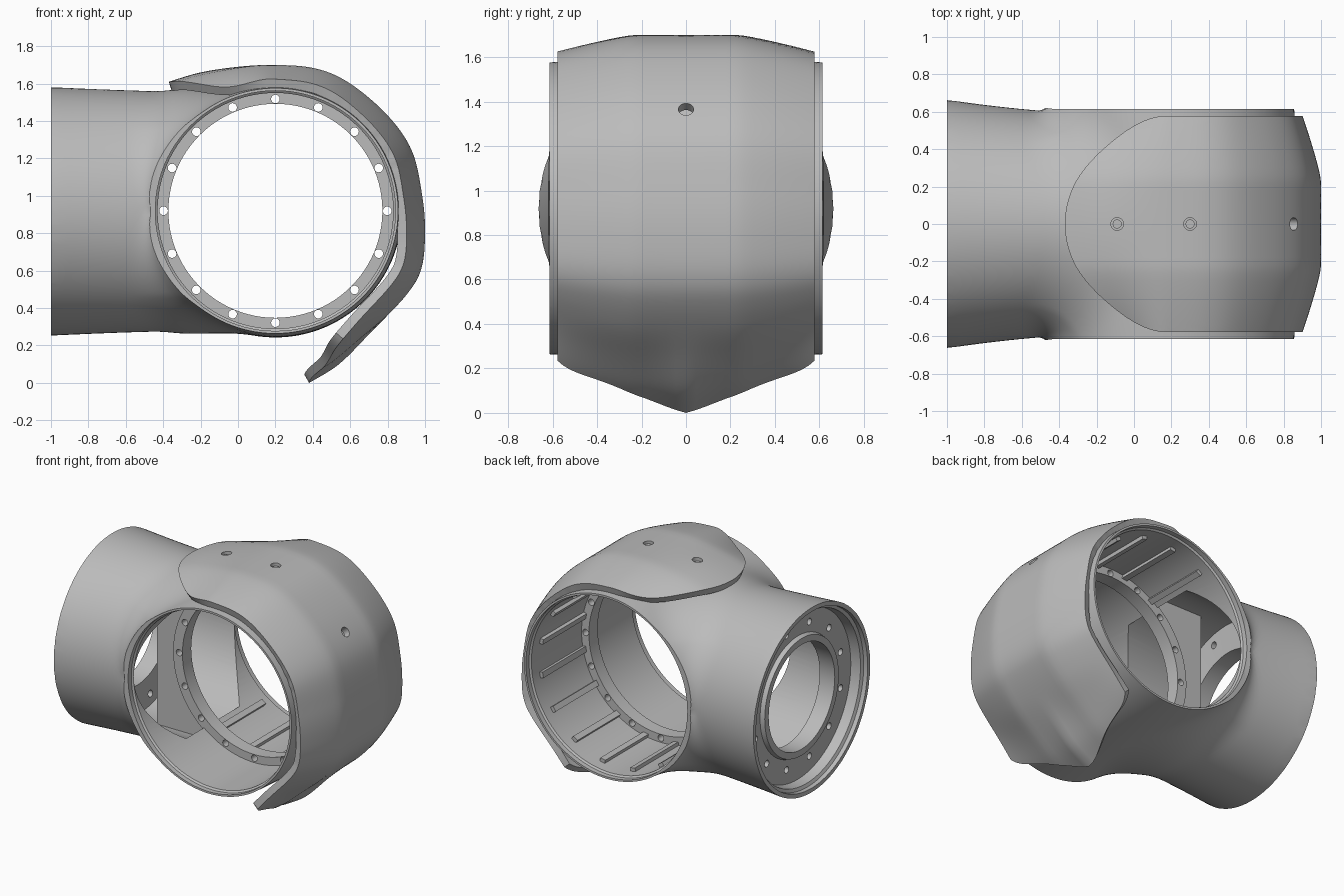
import bpy, bmesh, math
from mathutils import Vector, Matrix

cube = bpy.data.objects.get("Cube")
if cube:
    bpy.data.objects.remove(cube)

grey = bpy.data.materials.new("housing grey")
grey.use_nodes = True
grey.diffuse_color = (0.5, 0.5, 0.5, 1)
grey.node_tree.nodes["Principled BSDF"].inputs["Base Color"].default_value = (0.5, 0.5, 0.5, 1)

DRUM = Vector((0.2, 0, 0.92))      # centre of the cross drum
TUBE_Z = 0.917                     # height of the tube axis


def make(name, bm, fix=True):
    if fix:
        bmesh.ops.remove_doubles(bm, verts=bm.verts, dist=1e-5)
        bmesh.ops.recalc_face_normals(bm, faces=bm.faces)
    mesh = bpy.data.meshes.new(name)
    bm.to_mesh(mesh)
    bm.free()
    mesh.materials.append(grey)
    ob = bpy.data.objects.new(name, mesh)
    bpy.context.collection.objects.link(ob)
    return ob


def activate(ob):
    bpy.ops.object.select_all(action='DESELECT')
    ob.select_set(True)
    bpy.context.view_layer.objects.active = ob


def shade(ob):
    activate(ob)
    bpy.ops.object.shade_smooth_by_angle(angle=math.radians(32))


def boolean(ob, cutter, operation='DIFFERENCE'):
    activate(ob)
    mod = ob.modifiers.new("cut", 'BOOLEAN')
    mod.operation, mod.object, mod.solver = operation, cutter, 'EXACT'
    bpy.ops.object.modifier_apply(modifier=mod.name)
    bpy.data.objects.remove(cutter)


def lathe(name, profile, place, steps=96):
    """Revolve a closed (along, radius) outline; place maps it to the model."""
    bm = bmesh.new()
    rings = []
    for i in range(steps):
        a = math.tau * i / steps
        rings.append([bm.verts.new(place(d, r * math.cos(a), r * math.sin(a))) for d, r in profile])
    n = len(profile)
    for i in range(steps):
        p, q = rings[i], rings[(i + 1) % steps]
        for j in range(n):
            k = (j + 1) % n
            if profile[j][1] or profile[k][1]:
                bm.faces.new((p[j], p[k], q[k], q[j]))
    return make(name, bm)


def across(d, a, b):
    return DRUM + Vector((a, d, b))


def along(d, a, b):
    return Vector((d, a, TUBE_Z + b))


def cylinders(name, items, segments=20):
    """Cylinders from (centre, axis, radius, length)."""
    bm = bmesh.new()
    for centre, axis, r, length in items:
        turn = Vector(axis).to_track_quat('Z', 'Y').to_matrix().to_4x4()
        bmesh.ops.create_cone(bm, cap_ends=True, segments=segments, radius1=r, radius2=r,
                              depth=length, matrix=Matrix.Translation(centre) @ turn)
    return make(name, bm)


def extrude_outline(name, outline, offset):
    bm = bmesh.new()
    face = bm.faces.new([bm.verts.new(p) for p in outline])
    out = bmesh.ops.extrude_face_region(bm, geom=[face])
    bmesh.ops.translate(bm, verts=[g for g in out['geom'] if isinstance(g, bmesh.types.BMVert)], vec=offset)
    return make(name, bm)


# Housing: drum and tube blended into one smooth body
def body_distance(p):
    drum = max(math.hypot(p.x - DRUM.x, p.z - DRUM.z) - 0.677 + 0.055 * p.y ** 2, abs(p.y) - 0.75)
    flare = min(max((-0.4 - p.x) / 0.6, 0), 1) ** 1.3
    fade = max(p.x + 0.35, 0)
    height = p.z - TUBE_Z
    tube = math.hypot(p.y * (1.07 - 0.07 * flare), height) - 0.642 - 0.022 * flare + 1.2 * fade ** 2
    tube = max(tube, -1.15 - p.x, p.x - 0.5)
    k = 0.05 + 0.2 * min(1, abs(height) / 0.45)
    h = max(k - abs(drum - tube), 0) / k
    return min(drum, tube) - h * h * k / 4


bm = bmesh.new()
bmesh.ops.create_icosphere(bm, subdivisions=6, radius=1)
heart = Vector((-0.1, 0, 0.92))
for v in bm.verts:
    ray = v.co.normalized()
    lo, hi = 0.3, 2.0
    for _ in range(18):
        mid = (lo + hi) / 2
        if body_distance(heart + ray * mid) < 0:
            lo = mid
        else:
            hi = mid
    v.co = heart + ray * lo
housing = make("housing", bm)

# Trim the drum sides flat and the tube end square
side = [(-1, 0.71), (-0.5, 0.624), (-0.43, 0.615), (1.2, 0.615)]
plan = [(x, -y, -0.2) for x, y in side] + [(x, y, -0.2) for x, y in reversed(side)]
boolean(housing, extrude_outline("trim", plan, (0, 0, 2.2)), 'INTERSECT')

# Hollow out the drum, then the tube with its recessed floor
bore = [(-0.8, 0), (-0.8, 0.642), (-0.58, 0.642), (-0.57, 0.63),
        (0.57, 0.63), (0.58, 0.642), (0.8, 0.642), (0.8, 0)]
boolean(housing, lathe("drum_bore", bore, across))
bore = [(-1.1, 0), (-1.1, 0.64), (-0.97, 0.632), (-0.96, 0.61), (-0.89, 0.6), (-0.89, 0.43),
        (-0.92, 0.42), (-0.92, 0.375), (-0.8, 0.375), (-0.78, 0.57), (-0.2, 0.57), (-0.2, 0)]
boolean(housing, lathe("tube_bore", bore, along))
bolts = []
for i in range(12):
    a = math.tau * (i + 0.5) / 12
    bolts.append((along(-0.85, 0.5 * math.cos(a), 0.5 * math.sin(a)), (1, 0, 0), 0.024, 0.2))
boolean(housing, cylinders("floor_holes", bolts))
shade(housing)

# Bolt flange inside the drum
flange = lathe("bolt_flange", [(-0.1, 0.572), (-0.1, 0.645), (0, 0.645), (0, 0.572)], across)
bolts = []
for i in range(16):
    a = math.tau * i / 16
    bolts.append((across(-0.05, 0.598 * math.cos(a), 0.598 * math.sin(a)), (0, 1, 0), 0.023, 0.3))
boolean(flange, cylinders("flange_holes", bolts))
shade(flange)

# Bulkhead carrying the flange back into the tube
plate = [(-0.58, -0.09, 0.32), (-0.1, -0.09, 0.32), (-0.1, -0.09, 1.51), (-0.58, -0.09, 1.51)]
bulkhead = extrude_outline("bulkhead", plate, (0, 0.08, 0))
boolean(bulkhead, cylinders("bulkhead_hole", [(DRUM, (0, 1, 0), 0.63, 0.6)], 96))
shade(bulkhead)

# Lengthwise ribs in the rear half of the drum
bm = bmesh.new()
for i in range(16):
    a = math.tau * (i + 0.5) / 16
    if math.cos(a) > -0.6:
        spot = across(0.24, 0.625 * math.cos(a), 0.625 * math.sin(a))
        turn = Matrix.Rotation(-a, 4, 'Y')
        bmesh.ops.create_cube(bm, matrix=Matrix.Translation(spot) @ turn @ Matrix.Diagonal((0.04, 0.5, 0.04, 1)))
make("drum_ribs", bm)

# Shield wrapped round the drum, with a tongue at each end
knots = [Vector((x, 0, z)) for x, z in (
    (-0.37, 1.61), (-0.2, 1.66), (0, 1.69), (0.2, 1.7), (0.42, 1.68), (0.6, 1.6), (0.8, 1.43), (0.93, 1.24),
    (0.985, 1.0), (1.0, 0.8), (0.98, 0.61), (0.9, 0.47), (0.71, 0.27), (0.54, 0.1), (0.38, 0.0))]
path = []
for i in range(len(knots) - 1):
    p0, p1, p2, p3 = (knots[max(0, min(len(knots) - 1, i + d))] for d in (-1, 0, 1, 2))
    for step in range(8):
        t = step / 8
        path.append(0.5 * (2 * p1 + (p2 - p0) * t + (2 * p0 - 5 * p1 + 4 * p2 - p3) * t * t
                           + (3 * p1 - p0 - 3 * p2 + p3) * t ** 3))
path.append(knots[-1])
lengths = [0]
for a, b in zip(path, path[1:]):
    lengths.append(lengths[-1] + (b - a).length)


def on_path(s):
    i = 0
    while i < len(path) - 2 and lengths[i + 1] < s:
        i += 1
    return path[i].lerp(path[i + 1], (s - lengths[i]) / (lengths[i + 1] - lengths[i]))


def ramp(value, start, stop):
    t = max(0, min(1, (value - start) / (stop - start)))
    return t * t * (3 - 2 * t)


ROWS, COLS, HALF = 96, 40, 0.578
bm = bmesh.new()
grid = []
for j in range(COLS + 1):
    w = math.sin(math.pi / 2 * (2 * j / COLS - 1))
    start = 0.54 * (1 - max(0, 1 - w * w) ** 0.6)
    end = lengths[-1] - 0.255 * w * w / (w * w + 0.25) - 0.07 * w ** 10
    slope = max(0, (abs(w) - 0.4) / 0.6) ** 1.2
    column = []
    for i in range(ROWS + 1):
        p = on_path(start + (end - start) * i / ROWS)
        drop = (0.07 + 0.03 * max(0, p.x)) * slope
        drop += 0.1 * w * w * ramp(p.x, 0.18, -0.22)
        drop += 0.14 * abs(w) * (1 - abs(w)) * ramp(p.z, 0.4, 0.08)
        p = p + (DRUM - p).normalized() * drop
        column.append(bm.verts.new((p.x, w * HALF, p.z)))
    grid.append(column)
for j in range(COLS):
    for i in range(ROWS):
        bm.faces.new((grid[j][i], grid[j][i + 1], grid[j + 1][i + 1], grid[j + 1][i]))
shield = make("shield", bm, fix=False)
activate(shield)
mod = shield.modifiers.new("thickness", 'SOLIDIFY')
mod.thickness, mod.offset = 0.05, -1
bpy.ops.object.modifier_apply(modifier=mod.name)

# Screw holes through the shield, and the screws in the top two
spots = [(Vector((-0.09, 0, 1.67)), (0, 0, 1)), (Vector((0.3, 0, 1.69)), (0, 0, 1)),
         (Vector((0.86, 0, 1.37)), (0.8, 0, 0.6))]
boolean(shield, cylinders("screw_holes", [(p, d, 0.034, 0.2) for p, d in spots]))
shade(shield)
shade(cylinders("shield_screws", [(p - Vector((0, 0, 0.035)), d, 0.024, 0.05) for p, d in spots[:2]]))
